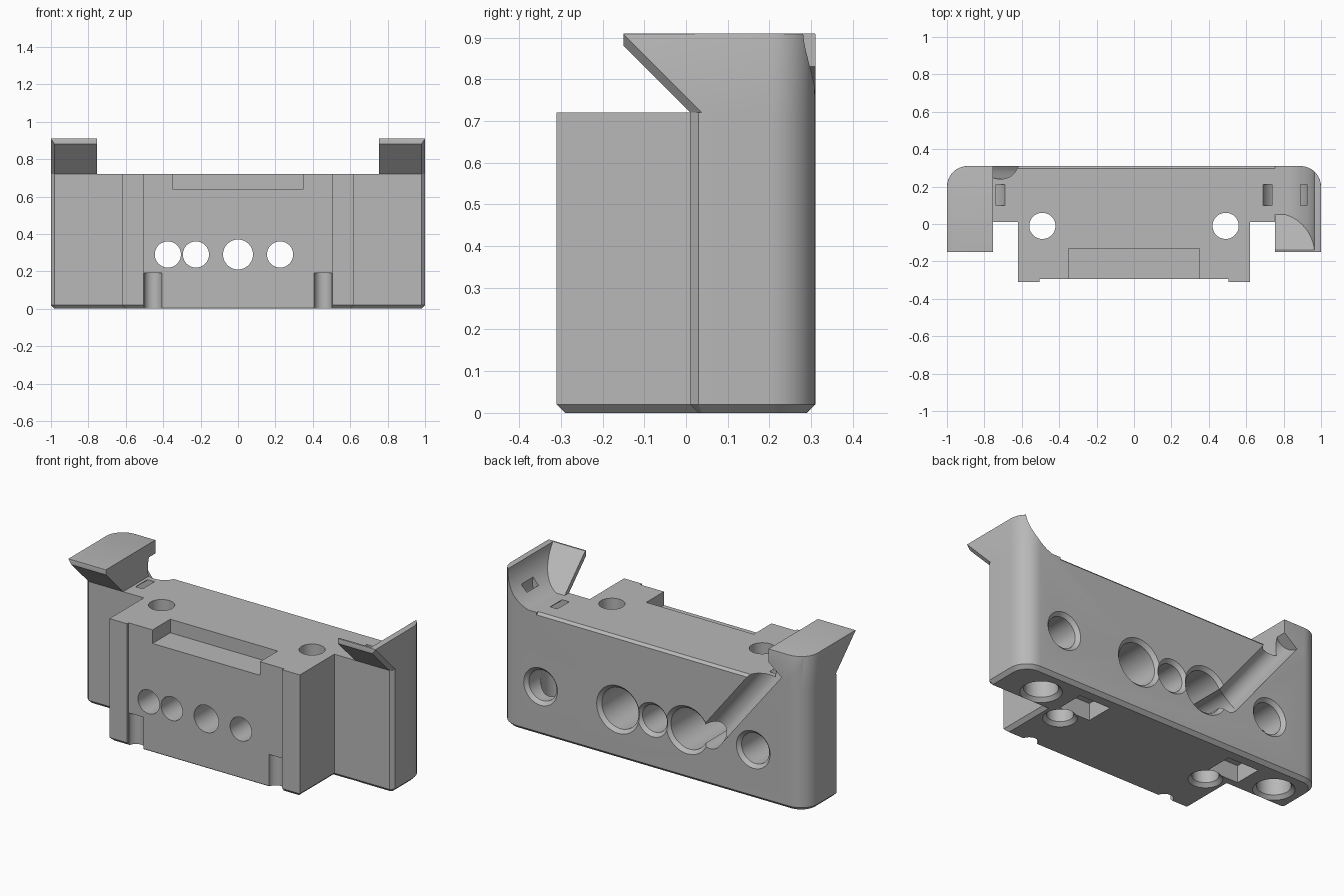
import bpy, bmesh, math
from mathutils import Vector

if "Cube" in bpy.data.objects:
    bpy.data.objects.remove(bpy.data.objects["Cube"], do_unlink=True)

grey = bpy.data.materials.new("plain_grey")
grey.use_nodes = True
grey.diffuse_color = (0.48, 0.48, 0.48, 1)
grey.node_tree.nodes["Principled BSDF"].inputs["Base Color"].default_value = (0.48, 0.48, 0.48, 1)


def finish(name, bm):
    bmesh.ops.recalc_face_normals(bm, faces=bm.faces)
    mesh = bpy.data.meshes.new(name)
    bm.to_mesh(mesh)
    bm.free()
    mesh.materials.append(grey)
    obj = bpy.data.objects.new(name, mesh)
    bpy.context.collection.objects.link(obj)
    return obj


def prism(points, axis, lo, hi):
    """Extrude a 2D outline along an axis; the outline uses the other two axes in order."""
    bm = bmesh.new()
    rings = []
    for d in (lo, hi):
        ring = []
        for p in points:
            co = list(p)
            co.insert("xyz".index(axis), d)
            ring.append(bm.verts.new(co))
        rings.append(ring)
        bm.faces.new(ring)
    n = len(points)
    for i in range(n):
        j = (i + 1) % n
        bm.faces.new((rings[0][i], rings[0][j], rings[1][j], rings[1][i]))
    bmesh.ops.recalc_face_normals(bm, faces=bm.faces)
    return bm


def box(x0, x1, y0, y1, z0, z1):
    return prism([(x0, y0), (x1, y0), (x1, y1), (x0, y1)], "z", z0, z1)


def bevel(bm, test, offset, segments=1):
    edges = [e for e in bm.edges if test(e.verts[0].co, e.verts[1].co)]
    bmesh.ops.bevel(bm, geom=edges, offset=offset, offset_type="OFFSET", segments=segments,
                    profile=0.5, affect="EDGES", clamp_overlap=True)


def near(a, b):
    return abs(a - b) < 1e-4


def bore(pos, direction, profile, sides=40):
    """Turned cutter: profile is a list of (depth, radius)."""
    bm = bmesh.new()
    turn = Vector(direction).to_track_quat("Z", "Y")
    rings = []
    for depth, r in profile:
        ring = []
        for i in range(sides):
            a = 2 * math.pi * i / sides
            ring.append(bm.verts.new(Vector(pos) + turn @ Vector((r * math.cos(a), r * math.sin(a), depth))))
        rings.append(ring)
    for a, b in zip(rings, rings[1:]):
        for i in range(sides):
            j = (i + 1) % sides
            bm.faces.new((a[i], a[j], b[j], b[i]))
    bm.faces.new(rings[0])
    bm.faces.new(rings[-1])
    return bm


def chamfered(r, depth, *more):
    return [(-0.02, r + 0.04), (0.02, r), (depth, r), *more]


def cut(bm, *targets):
    cutter = finish("cutter", bm)
    cutter.hide_render = True
    for obj in targets:
        mod = obj.modifiers.new("cut", "BOOLEAN")
        mod.operation = "DIFFERENCE"
        mod.solver = "EXACT"
        mod.object = cutter
        bpy.context.view_layer.objects.active = obj
        bpy.ops.object.modifier_apply(modifier=mod.name)
    bpy.data.objects.remove(cutter, do_unlink=True)


def mirrored(bm, side):
    for v in bm.verts:
        v.co.x *= side
    return bm


def arc(cx, cz, r, a0, a1, steps=16):
    angles = [math.radians(a0 + (a1 - a0) * i / steps) for i in range(steps + 1)]
    return [(cx + r * math.cos(a), cz + r * math.sin(a)) for a in angles]


TOP, BACK, FRONT, WING = 0.72, 0.31, -0.31, 0.01

# Main body: T-shaped plan with rounded back corners and a chamfered base
half = [(0.62, FRONT), (0.62, WING), (1, WING), (1, BACK)]
plan = half + [(-x, y) for x, y in reversed(half)]
bm = prism(plan, "z", 0, TOP)
upright = lambda y: lambda a, b: near(abs(a.x), 1) and near(a.x, b.x) and near(a.y, y) and near(b.y, y)
bevel(bm, upright(BACK), 0.11, 8)
bevel(bm, upright(WING), 0.02)
bevel(bm, lambda a, b: near(a.z, 0) and near(b.z, 0), 0.02)
body = finish("main_body", bm)

# Horns: overhanging slanted lip and curved end wall at each side
horns = {}
for side, name in ((-1, "right_horn"), (1, "left_horn")):
    lip = [(WING, TOP), (-0.15, 0.88), (-0.15, 0.91), (BACK, 0.91), (BACK, TOP)]
    bm = prism(lip, "x", 0.755, 1)
    bevel(bm, upright(BACK), 0.11, 8)
    bevel(bm, lambda a, b: near(a.x, 1) and near(b.x, 1) and a.y < 0.02 and b.y < 0.02
          and abs(a.z - b.z) > 0.1, 0.02)
    bevel(bm, lambda a, b: near(a.z, 0.91) and near(b.z, 0.91) and max(a.x, b.x) > 0.76, 0.015, 3)
    horns[side] = finish(name, mirrored(bm, side))
    # Scoop that leaves the lip and the fillet wall
    scoop = arc(0.745, 0.93, 0.22, -90, 0) + [(0.965, 0.98), (0.7, 0.98), (0.7, 0.71)]
    bm = prism(scoop, "y", 0, 0.5)
    for v in bm.verts:
        if v.co.y < 0.2:
            v.co.y = 0.05 - (v.co.z - TOP)
    cut(mirrored(bm, side), horns[side])

# Chamfer along the top back edge
cut(prism([(BACK - 0.015, TOP + 0.001), (BACK + 0.02, TOP + 0.02), (BACK + 0.02, TOP - 0.035)],
          "x", -0.755, 0.755), body)

# Front recess and open ledge pocket
cut(box(-0.505, 0.505, -0.5, -0.295, -0.1, 0.8), body)
cut(box(-0.35, 0.35, -0.5, -0.13, 0.64, 0.8), body)

for side in (-1, 1):
    # Half-round notches at the foot of the front
    cut(bore((side * 0.455, -0.3, -0.1), (0, 0, 1), [(0, 0.048), (0.29, 0.048)]), body)
    # Vertical through holes
    cut(bore((side * 0.49, -0.01, 0), (0, 0, 1), chamfered(0.07, 0.9)), body)
    # Curved strap tunnels joining two slots
    ring = arc(0.805, 0.77, 0.125, -205, 25, 20) + arc(0.805, 0.77, 0.085, 25, -205, 20)
    cut(mirrored(prism(ring, "y", 0.1, 0.21), side), body, horns[side])

# Front-to-back bores, counterbored at the back
Z = 0.29
for x, profile in ((0.225, chamfered(0.12, 0.4, (0.401, 0.07), (0.8, 0.07))),
                   (0, chamfered(0.08, 0.8)),
                   (-0.225, chamfered(0.12, 0.4, (0.401, 0.07), (0.8, 0.07))),
                   (-0.375, [(-0.05, 0.07), (0.8, 0.07)]),
                   (0.73, chamfered(0.09, 0.22)),
                   (-0.655, chamfered(0.09, 0.22))):
    cut(bore((x, BACK, Z), (0, -1, 0), profile), body)

# Sloping cable channel on the back
cut(bore((-0.375, BACK, Z), (-0.34, 0, 0.43), [(0, 0.07), (0.66, 0.07)]), body, horns[-1])

# Underside sockets and rectangular pockets
for x in (0.74, -0.83):
    cut(bore((x, 0.135, 0), (0, 0, 1), chamfered(0.09, 0.33)), body)
for x in (0.46, -0.54):
    cut(box(x - 0.1, x + 0.1, 0.07, 0.235, -0.1, 0.1), body)

# Shading
for obj in (body, *horns.values()):
    bpy.ops.object.select_all(action="DESELECT")
    obj.select_set(True)
    bpy.context.view_layer.objects.active = obj
    bpy.ops.object.shade_smooth_by_angle(angle=math.radians(30))
